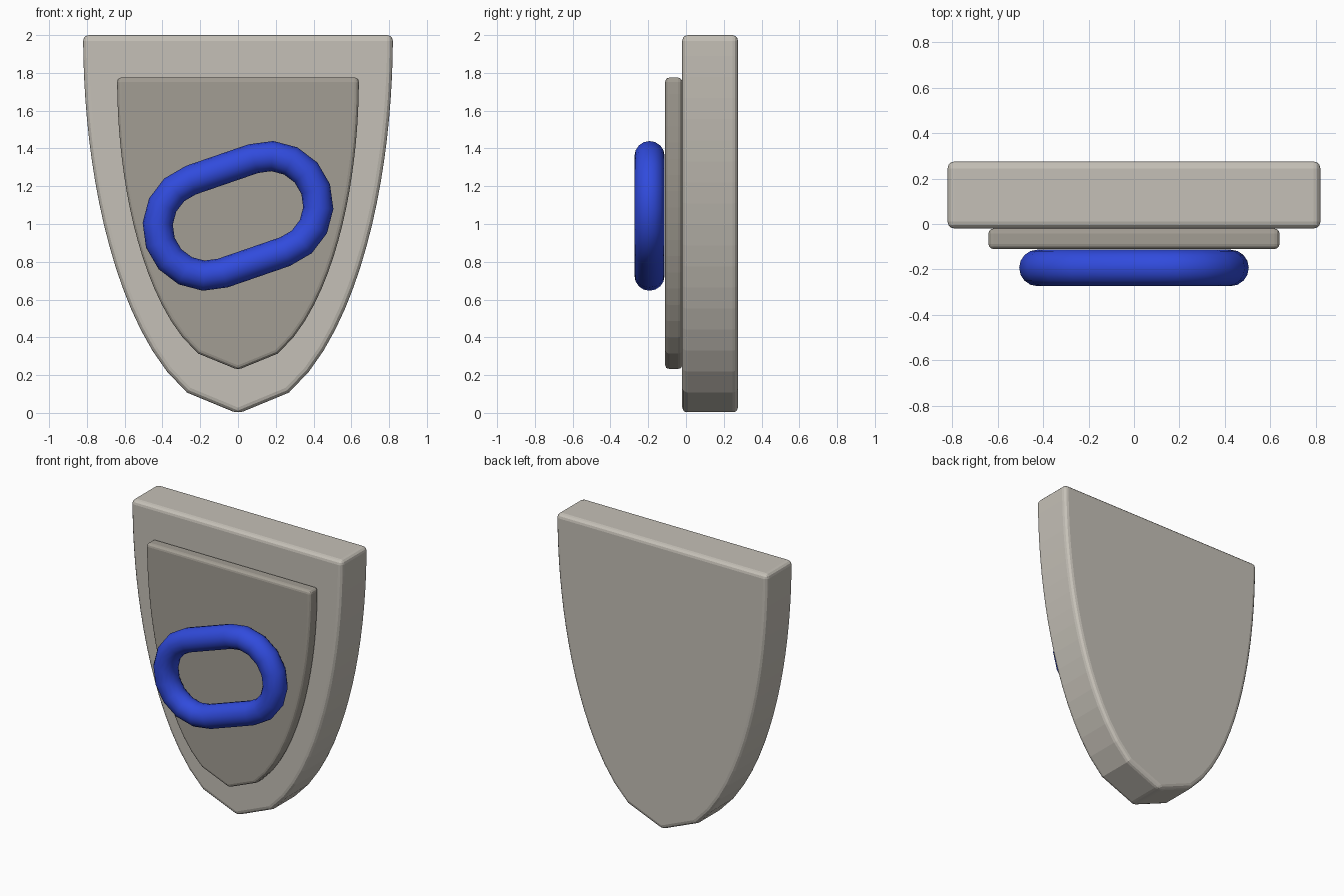
import bpy, bmesh, math
from mathutils import Vector

if "Cube" in bpy.data.objects:
    bpy.data.objects.remove(bpy.data.objects["Cube"])


def material(name, rgb):
    m = bpy.data.materials.new(name)
    m.diffuse_color = (*rgb, 1)
    m.use_nodes = True
    m.node_tree.nodes["Principled BSDF"].inputs["Base Color"].default_value = m.diffuse_color
    return m


pale_stone = material("pale_stone", (0.56, 0.53, 0.475))
dark_stone = material("dark_stone", (0.365, 0.34, 0.295))
blue = material("blue", (0.03, 0.07, 0.72))


def finish(name, bm, mat):
    bmesh.ops.recalc_face_normals(bm, faces=bm.faces)
    mesh = bpy.data.meshes.new(name)
    bm.to_mesh(mesh)
    bm.free()
    ob = bpy.data.objects.new(name, mesh)
    bpy.context.collection.objects.link(ob)
    mesh.materials.append(mat)
    return ob


def shield(name, half_w, bottom, top, y0, y1, bevel, mat, steps=18):
    """Half-ellipse outline stepped evenly in height, extruded and bevelled."""
    right = [(half_w * math.sqrt(1 - (i / steps) ** 2),
              top - (top - bottom) * i / steps) for i in range(steps + 1)]
    outline = right + [(-x, z) for x, z in reversed(right[:-1])]
    bm = bmesh.new()
    face = bm.faces.new([bm.verts.new((x, y0, z)) for x, z in outline])
    ext = bmesh.ops.extrude_face_region(bm, geom=[face], use_keep_orig=True)
    bmesh.ops.translate(bm, vec=(0, y1 - y0, 0),
                        verts=[v for v in ext["geom"] if isinstance(v, bmesh.types.BMVert)])
    ob = finish(name, bm, mat)
    mod = ob.modifiers.new("soft_edges", "BEVEL")
    mod.width = bevel
    mod.segments = 3
    mod.limit_method = "ANGLE"
    mod.angle_limit = math.radians(30)
    return ob


# Stone slab and the thinner raised panel on its front
shield("shield_slab", 0.82, -0.004, 2.0, -0.02, 0.275, 0.03, pale_stone)
shield("front_panel", 0.64, 0.228, 1.775, -0.11, -0.02, 0.022, dark_stone)


def ring(name, centre, half_len, radius, tube, tilt, mat, arc=8, sides=16):
    """Tilted stadium-shaped loop of round tube."""
    bm = bmesh.new()
    loops = []
    for end in (1, -1):
        hub = Vector((math.cos(tilt), 0, math.sin(tilt))) * half_len * end + Vector(centre)
        for i in range(arc + 1):
            a = tilt + math.pi * (i / arc - 0.5) + (0 if end == 1 else math.pi)
            out = Vector((math.cos(a), 0, math.sin(a)))
            loops.append([bm.verts.new(
                hub + out * (radius + tube * math.cos(t)) + Vector((0, tube * math.sin(t), 0)))
                for t in (2 * math.pi * j / sides for j in range(sides))])
    for k, a in enumerate(loops):
        b = loops[(k + 1) % len(loops)]
        for j in range(sides):
            n = (j + 1) % sides
            bm.faces.new((a[j], b[j], b[n], a[n])).smooth = True
    return finish(name, bm, mat)


# Blue link on the panel
ring("blue_link", (0, -0.193, 1.043), 0.175, 0.26, 0.08, math.radians(19), blue)
